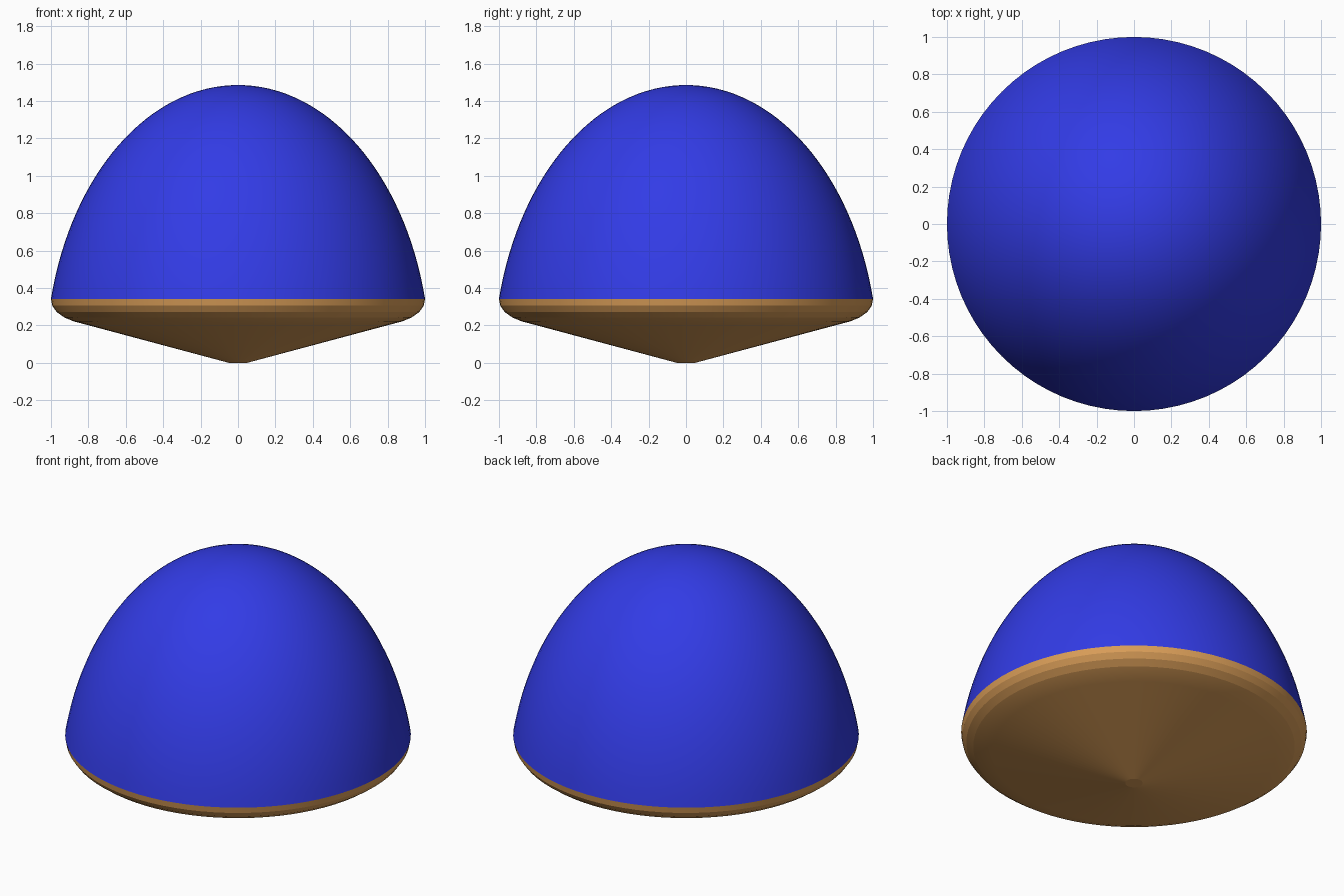
import bpy, bmesh, math

if "Cube" in bpy.data.objects:
    bpy.data.objects.remove(bpy.data.objects["Cube"])

SEGMENTS = 80


def material(name, rgb):
    m = bpy.data.materials.new(name)
    m.diffuse_color = (*rgb, 1)
    m.use_nodes = True
    m.node_tree.nodes["Principled BSDF"].inputs["Base Color"].default_value = m.diffuse_color
    return m


def lathe(name, profile, mat, smooth_angle):
    """Spin an (r, z) profile around z; r = 0 ends become poles."""
    bm = bmesh.new()
    verts = [bm.verts.new((r, 0, z)) for r, z in profile]
    edges = [bm.edges.new(pair) for pair in zip(verts, verts[1:])]
    bmesh.ops.spin(bm, geom=verts + edges, cent=(0, 0, 0), axis=(0, 0, 1),
                   angle=math.tau, steps=SEGMENTS, use_duplicate=False)
    bmesh.ops.remove_doubles(bm, verts=bm.verts, dist=1e-4)
    bmesh.ops.recalc_face_normals(bm, faces=bm.faces)
    # open shells must face away from the middle of the model
    if sum(f.normal.dot(f.calc_center_median() - verts_centre) for f in bm.faces) < 0:
        bmesh.ops.reverse_faces(bm, faces=bm.faces)
    mesh = bpy.data.meshes.new(name)
    bm.to_mesh(mesh)
    bm.free()
    mesh.materials.append(mat)
    obj = bpy.data.objects.new(name, mesh)
    bpy.context.collection.objects.link(obj)
    bpy.ops.object.select_all(action='DESELECT')
    obj.select_set(True)
    bpy.context.view_layer.objects.active = obj
    bpy.ops.object.shade_smooth_by_angle(angle=math.radians(smooth_angle))
    return obj


from mathutils import Vector
verts_centre = Vector((0, 0, 0.4))

blue = material("blue", (0.032, 0.044, 0.79))
tan = material("tan", (0.70, 0.34, 0.098))

# Dome: upper part of a tall ellipsoid, cut at the rim
RIM_Z, TOP_Z = 0.342, 1.485
start = math.asin(RIM_Z / TOP_Z)
radius = 1 / math.cos(start)
steps = 32
dome = []
for i in range(steps + 1):
    t = start + (math.pi / 2 - start) * i / steps
    dome.append((radius * math.cos(t) if i < steps else 0, TOP_Z * math.sin(t)))
lathe("dome", dome, blue, 30)

# Base: rounded rim running into a shallow cone with a small flat tip
base = [(1.0, RIM_Z), (0.993, 0.305), (0.97, 0.272), (0.93, 0.243),
        (0.88, 0.222), (0.82, 0.206), (0.05, 0.0), (0, 0.0)]
lathe("base", base, tan, 8)
